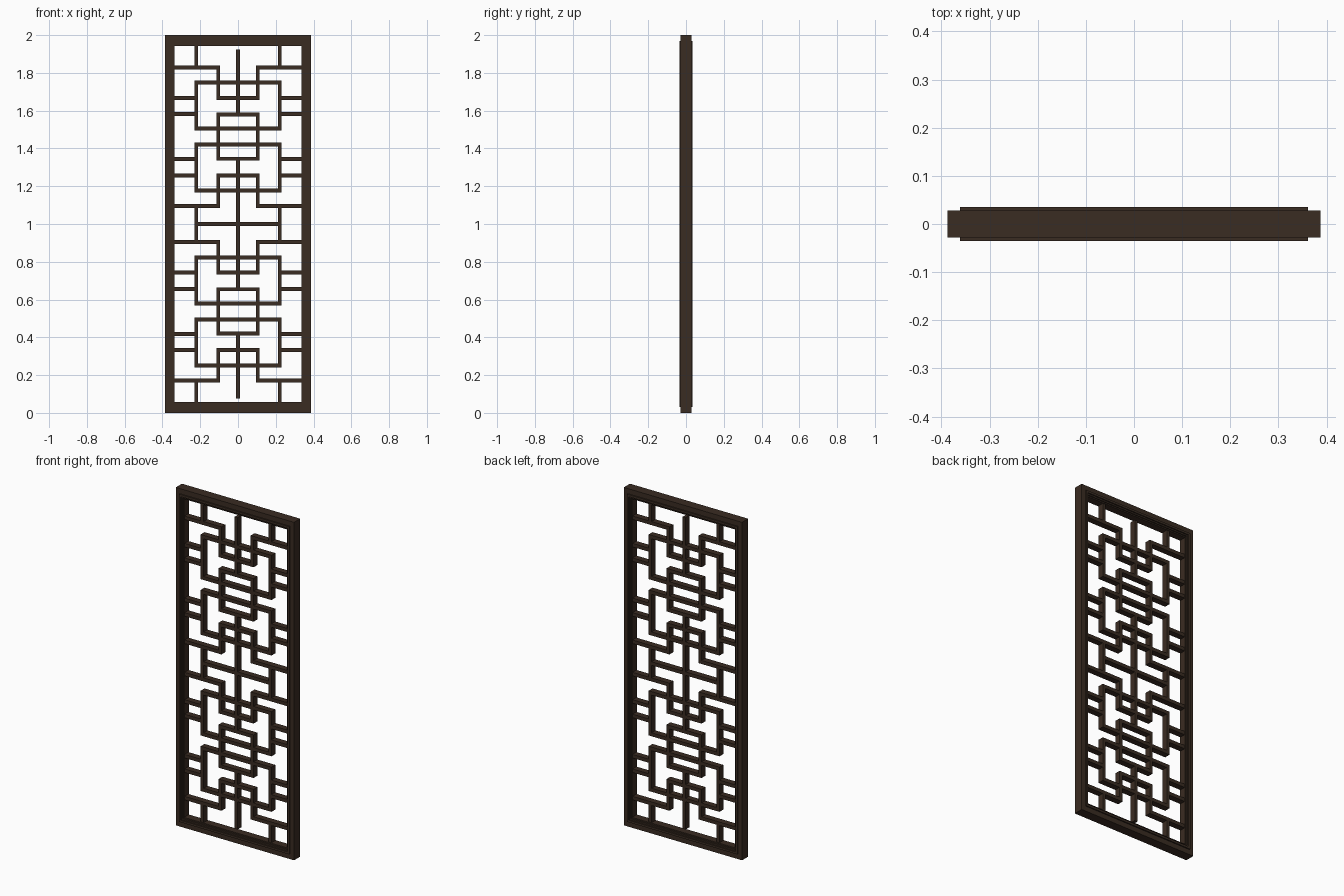
import bpy, bmesh

if "Cube" in bpy.data.objects:
    bpy.data.objects.remove(bpy.data.objects["Cube"])

wood = bpy.data.materials.new("dark brown wood")
wood.diffuse_color = (0.042, 0.025, 0.016, 1)
wood.use_nodes = True
wood.node_tree.nodes["Principled BSDF"].inputs["Base Color"].default_value = wood.diffuse_color


def finish(name, bm):
    bmesh.ops.recalc_face_normals(bm, faces=bm.faces)
    me = bpy.data.meshes.new(name)
    bm.to_mesh(me)
    bm.free()
    me.materials.append(wood)
    ob = bpy.data.objects.new(name, me)
    bpy.context.collection.objects.link(ob)
    return ob


# Frame: stepped moulding profile (inset, depth) swept round four mitred corners
HALF_W, Z_INSET = 0.387, 1.16
half_profile = [(0, 0.0285), (0.026, 0.0285), (0.026, 0.0355), (0.037, 0.0355),
                (0.037, 0.0285), (0.044, 0.0285), (0.044, 0.022), (0.05, 0.022)]
profile = half_profile + [(i, -y) for i, y in reversed(half_profile)]
bm = bmesh.new()
rings = []
for sx, sz in ((-1, -1), (1, -1), (1, 1), (-1, 1)):
    rings.append([bm.verts.new((sx * (HALF_W - i), y, 1 + sz * (1 - i * Z_INSET)))
                  for i, y in profile])
n = len(profile)
for a in range(4):
    r, q = rings[a], rings[(a + 1) % 4]
    for k in range(n):
        bm.faces.new((r[k], r[(k + 1) % n], q[(k + 1) % n], q[k]))
finish("frame", bm)

# Lattice: bars recorded as front-view rectangles
BX, BZ, DEPTH = 0.0095, 0.0105, 0.018
WALL, WIDE, NARROW = 0.342, 0.222, 0.105
bars = []


def bar(x0, z0, x1, z1):
    bars.append((min(x0, x1) - BX, min(z0, z1) - BZ, max(x0, x1) + BX, max(z0, z1) + BZ))


def box(x, z0, z1):
    for z in (z0, z1):
        bar(-x, z, x, z)
    for s in (-x, x):
        bar(s, z0, s, z1)


for c in (1.4625, 0.5375):
    box(NARROW, c - 0.117, c + 0.117)                    # small middle box
    for d in (-1, 1):
        box(WIDE, c + d * 0.0425, c + d * 0.286)         # large boxes
        bar(-NARROW, c + d * 0.205, NARROW, c + d * 0.205)   # stepped bracket
        bar(0, c + d * 0.117, 0, c + d * 0.45)           # central upright
        for s in (-1, 1):
            bar(s * NARROW, c + d * 0.205, s * NARROW, c + d * 0.367)
            bar(s * NARROW, c + d * 0.367, s * WALL, c + d * 0.367)
            bar(s * WIDE, c + d * 0.367, s * WIDE, c + d * 0.47)
            for t in (0.119, 0.205):                     # side ties
                bar(s * WIDE, c + d * t, s * WALL, c + d * t)
bar(-WIDE, 1, WIDE, 1)                                   # middle rail
bar(0, 0.98, 0, 1.02)

# Fill the covered grid cells once, then extrude, so crossings merge cleanly
xs = sorted({round(v, 4) for b in bars for v in (b[0], b[2])})
zs = sorted({round(v, 4) for b in bars for v in (b[1], b[3])})
bm = bmesh.new()
grid = {}


def vert(x, z):
    if (x, z) not in grid:
        grid[(x, z)] = bm.verts.new((x, -DEPTH, z))
    return grid[(x, z)]


for x0, x1 in zip(xs, xs[1:]):
    for z0, z1 in zip(zs, zs[1:]):
        mx, mz = (x0 + x1) / 2, (z0 + z1) / 2
        if any(b[0] < mx < b[2] and b[1] < mz < b[3] for b in bars):
            bm.faces.new((vert(x0, z0), vert(x1, z0), vert(x1, z1), vert(x0, z1)))
res = bmesh.ops.extrude_face_region(bm, geom=bm.faces[:], use_keep_orig=True)
for g in res["geom"]:
    if isinstance(g, bmesh.types.BMVert):
        g.co.y = DEPTH
finish("lattice", bm)
